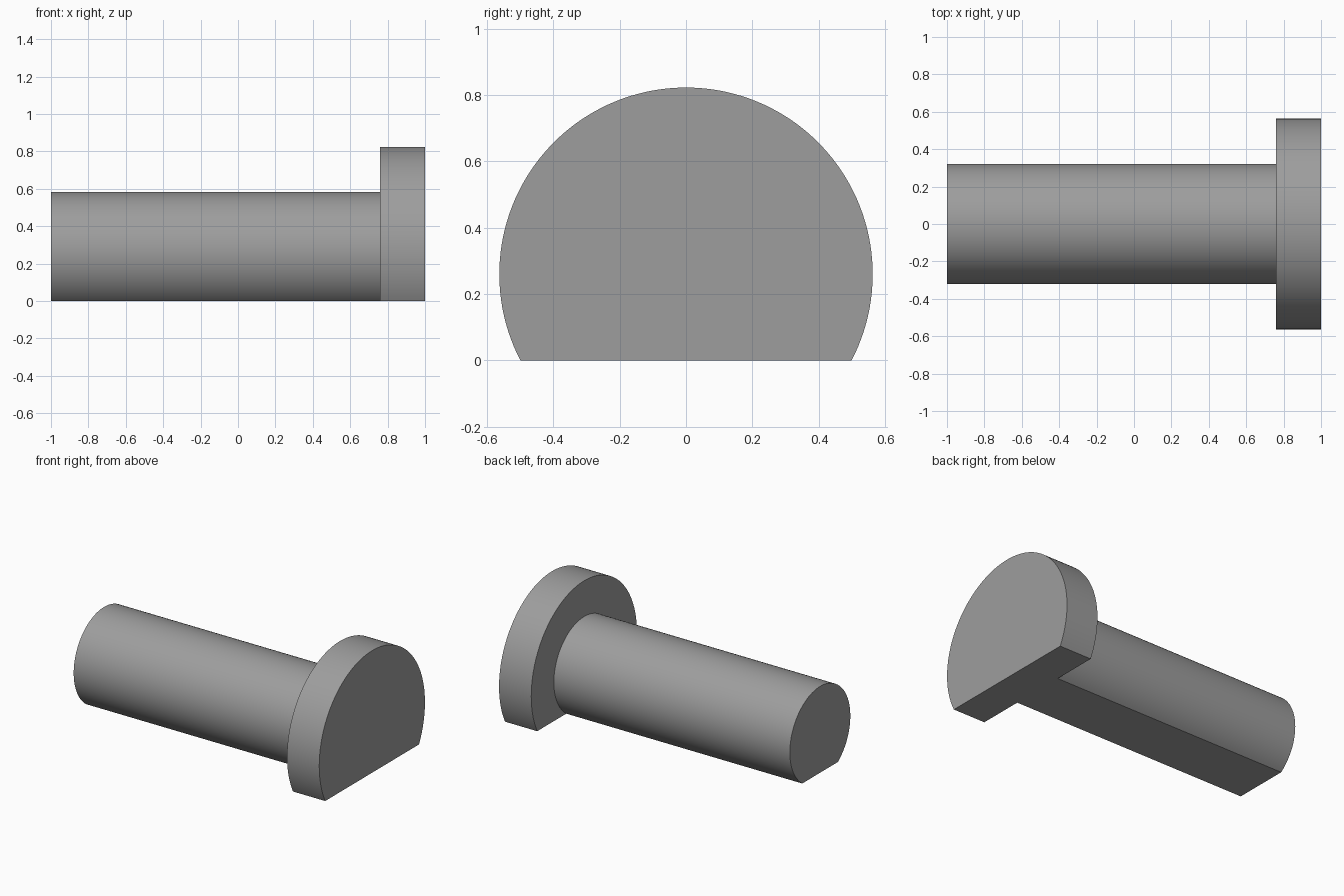
import bpy, bmesh, math

if "Cube" in bpy.data.objects:
    bpy.data.objects.remove(bpy.data.objects["Cube"])

AXIS_Z = 0.26              # height of the pin axis above the ground flat
SHAFT_R, HEAD_R = 0.322, 0.563
SEGMENTS = 96

steel = bpy.data.materials.new("mid grey")
steel.diffuse_color = (0.34, 0.34, 0.34, 1)
steel.use_nodes = True
steel.node_tree.nodes["Principled BSDF"].inputs["Base Color"].default_value = steel.diffuse_color

bm = bmesh.new()


def ring(x, radius):
    """Circle in the YZ plane, open where the flat at z = 0 cuts it."""
    start = -math.asin(AXIS_Z / radius)
    sweep = math.pi - 2 * start
    verts = []
    for i in range(SEGMENTS + 1):
        a = start + sweep * i / SEGMENTS
        verts.append(bm.verts.new((x, radius * math.cos(a), AXIS_Z + radius * math.sin(a))))
    verts[0].co.z = verts[-1].co.z = 0
    return verts


# Shaft end, shaft root, head back, head front
rings = [ring(-1, SHAFT_R), ring(0.76, SHAFT_R), ring(0.76, HEAD_R), ring(1, HEAD_R)]

# Shaft wall, shoulder and head wall
for a, b in zip(rings, rings[1:]):
    for i in range(SEGMENTS):
        bm.faces.new((a[i], a[i + 1], b[i + 1], b[i]))

# End caps and the T-shaped flat underside
bm.faces.new(rings[0])
bm.faces.new(rings[-1])
bm.faces.new([r[0] for r in rings] + [r[-1] for r in reversed(rings)])
bmesh.ops.recalc_face_normals(bm, faces=bm.faces)

mesh = bpy.data.meshes.new("flatted_headed_pin")
bm.to_mesh(mesh)
bm.free()
mesh.materials.append(steel)
pin = bpy.data.objects.new("flatted_headed_pin", mesh)
bpy.context.collection.objects.link(pin)

# Smooth round walls, keep the rims and flat crisp
bpy.context.view_layer.objects.active = pin
pin.select_set(True)
bpy.ops.object.shade_smooth_by_angle(angle=math.radians(30))
